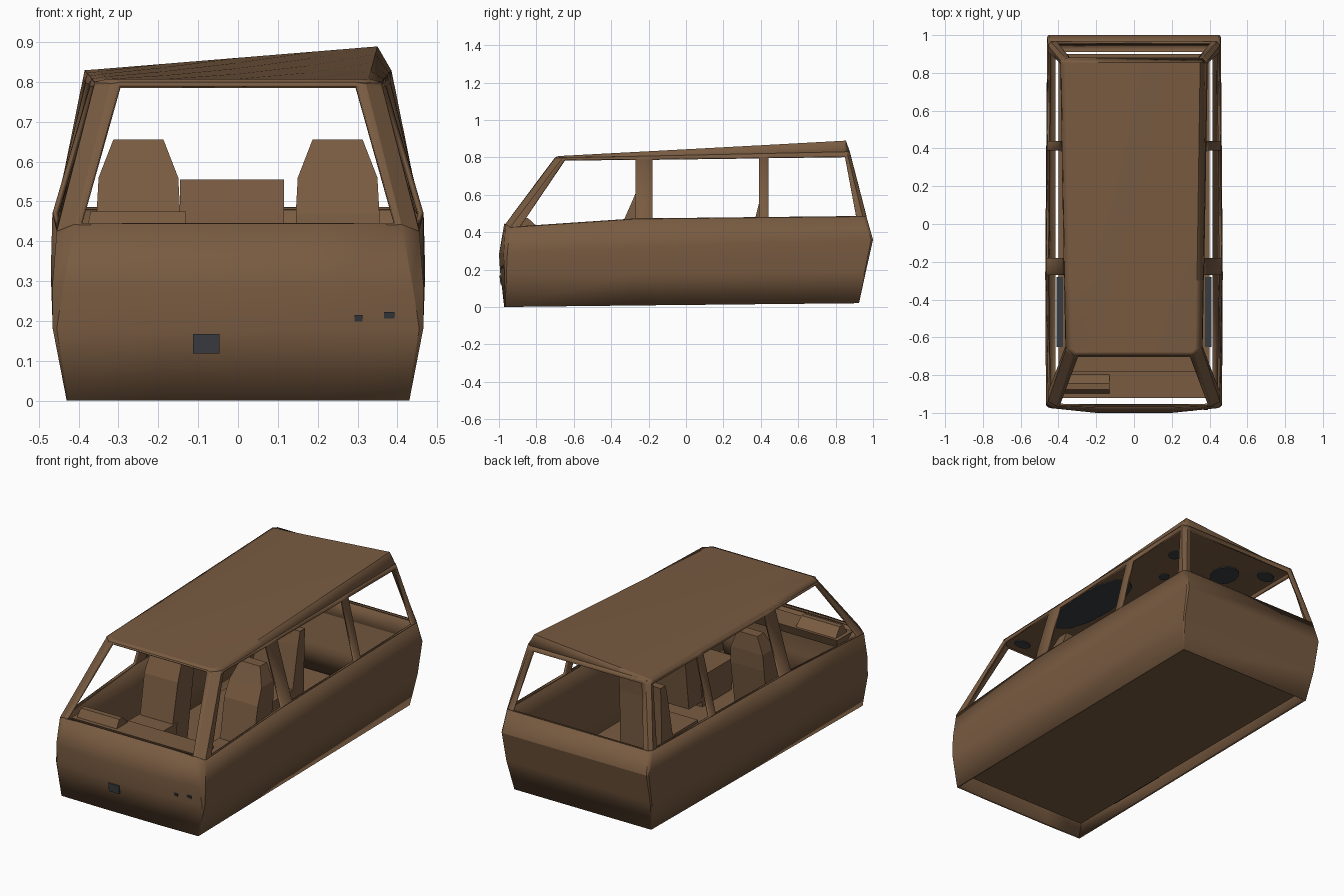
import bpy, bmesh, math
from mathutils import Vector

if "Cube" in bpy.data.objects:
    bpy.data.objects.remove(bpy.data.objects["Cube"])


def material(name, rgb):
    m = bpy.data.materials.new(name)
    m.diffuse_color = (*rgb, 1)
    m.use_nodes = True
    m.node_tree.nodes["Principled BSDF"].inputs["Base Color"].default_value = m.diffuse_color
    return m


BROWN = material("brown paint", (0.19, 0.105, 0.053))
GREY = material("dark grey lining", (0.042, 0.047, 0.052))


def make(name, verts, faces, mat=BROWN, thick=0.0, smooth=True):
    me = bpy.data.meshes.new(name)
    me.from_pydata([tuple(v) for v in verts], [], faces)
    me.materials.append(mat)
    ob = bpy.data.objects.new(name, me)
    bpy.context.collection.objects.link(ob)
    if thick:
        s = ob.modifiers.new("thickness", 'SOLIDIFY')
        s.thickness, s.offset = thick, -1
    if smooth:
        bpy.ops.object.select_all(action='DESELECT')
        ob.select_set(True)
        bpy.context.view_layer.objects.active = ob
        bpy.ops.object.shade_smooth_by_angle(angle=math.radians(15))
    return ob


def loft(name, rings, skip=(), caps=False, **kw):
    """Join closed rings; skip holds (row, column) cells left open."""
    n = len(rings[0])
    verts = [p for r in rings for p in r]
    faces = []
    for j in range(len(rings) - 1):
        for i in range(n):
            if (j, i) not in skip:
                k = (i + 1) % n
                faces.append((j * n + i, j * n + k, (j + 1) * n + k, (j + 1) * n + i))
    if caps:
        faces.append(tuple(reversed(range(n))))
        faces.append(tuple(range((len(rings) - 1) * n, len(rings) * n)))
    return make(name, verts, faces, **kw)


def block(name, sections, mat=BROWN):
    """Stack of rectangles given as (z, x0, x1, y0, y1)."""
    rings = [[(a, c, z), (b, c, z), (b, d, z), (a, d, z)] for z, a, b, c, d in sections]
    return loft(name, rings, caps=True, mat=mat, smooth=False)


def both_sides(half):
    return half + [(-x, y, z) for x, y, z in reversed(half)]


# Lower body: four rings, each half running from the nose round to the tail
belt = [(.2, -.972, .445), (.41, -.965, .443), (.455, -.94, .425),
        (.466, -.27, .47), (.455, .945, .483), (.44, .965, .483)]
rings = [
    [(.2, -.972, 0), (.425, -.968, 0), (.43, -.963, 0),
     (.43, -.27, .008), (.43, .92, .02), (.425, .925, .02)],
    [(.2, -.993, .18), (.455, -.97, .18), (.465, -.96, .18),
     (.465, -.27, .18), (.455, .955, .19), (.45, .962, .19)],
    [(.2, -1, .28), (.44, -.975, .28), (.466, -.955, .29),
     (.47, -.27, .32), (.46, .99, .36), (.452, 1.0, .36)],
    belt]
loft("lower_body", [both_sides(r) for r in rings], thick=.015)


# Window frames: columns of (bottom, top, opening height) all round, with open cells
def side_column(yb, yt, v):
    a, b = (belt[2], belt[3]) if yb < -.27 else (belt[3], belt[4])
    bottom = Vector(a).lerp(Vector(b), (yb - a[1]) / (b[1] - a[1]))
    t = (yt + .66) / 1.52
    return tuple(bottom), (.36 + .025 * t, yt, .797 + .033 * t), v


columns = [((.395, -.967, .442), (.295, -.70, .80), .982),
           (belt[1], (.32, -.695, .80), .98)]
columns += [side_column(*c) for c in
            ((-.94, -.66, .97), (-.89, -.64, .97), (-.27, -.27, .955), (-.18, -.18, .95),
             (.39, .39, .935), (.44, .44, .935), (.91, .845, .925), (.945, .86, .925))]
columns += [(belt[5], (.36, .875, .83), .93), ((.41, .966, .483), (.335, .876, .83), .93)]
lower = both_sides([c[0] for c in columns])
upper = both_sides([c[1] for c in columns])
heights = [c[2] for c in columns] + [c[2] for c in reversed(columns)]
rows = [[tuple(Vector(a).lerp(Vector(b), h if v is None else v))
         for a, b, h in zip(lower, upper, heights)] for v in (0, .01, None, 1)]
open_cells = {(1, i) for i in (3, 5, 7, 11, 15, 17, 19, 23)}
loft("window_frames", rows, skip=open_cells, thick=.015)


# Roof: grid rising to the rear, highest at the rear right corner
def roof_z(x, y):
    t = (y + .68) / 1.53
    return .807 + t * (.025 + .057 * (x + .35) / .70)


ys = [-.70, -.68, -.66, -.3, .1, .5, .84, .855, .876]
fractions = [-1, -.91, -.5, 0, .5, .91, 1]
verts, faces = [], []
for j, y in enumerate(ys):
    end = j in (0, len(ys) - 1)
    t = (y + .70) / 1.576
    width = (.32 if j == 0 else .34 if j == 1 else .365 if end else .36 + .025 * t)
    for f in fractions:
        rail = end or abs(f) == 1
        verts.append((f * width, y, .80 + .03 * t if rail else roof_z(f * width, y)))
n = len(fractions)
for j in range(len(ys) - 1):
    for i in range(n - 1):
        a = j * n + i
        faces.append((a, a + 1, a + n + 1, a + n))
make("roof", verts, faces, thick=.012)

# Floor, dashboard and the ridged box on it
block("floor", [(.06, -.40, .40, -.92, .90), (.068, -.40, .40, -.92, .90)])
block("dashboard", [(.38, -.38, .38, -.90, -.80), (.43, -.40, .40, -.92, -.78)])
block("instrument_box", [(.425, -.38, -.13, -.90, -.79), (.475, -.37, -.13, -.875, -.845)])

# Front seats: tapered back with narrow headrest, and a cushion
for side, x in (("left", -.25), ("right", .25)):
    block(side + "_seat_back", [
        (.10, x - .10, x + .10, -.40, -.24), (.47, x - .105, x + .105, -.33, -.19),
        (.56, x - .10, x + .10, -.29, -.185), (.655, x - .063, x + .063, -.25, -.19)])
    block(side + "_seat_cushion", [
        (.068, x - .10, x + .10, -.62, -.36), (.25, x - .11, x + .11, -.64, -.34)])

# Rear middle seat
block("rear_seat_back", [(.068, -.145, .115, .29, .42), (.475, -.145, .115, .37, .43),
                         (.555, -.145, .115, .39, .435)])
block("rear_seat_cushion", [(.068, -.145, .115, .10, .32), (.25, -.145, .115, .10, .33)])


# Dark lining patches under the roof
def lining(name, cx, cy, rx, ry):
    ring = [(cx + rx * math.cos(a), cy + ry * math.sin(a))
            for a in (i * math.tau / 12 for i in range(12))]
    levels = [[(x, y, roof_z(x, y) - d) for x, y in ring] for d in (.021, .015)]
    loft(name, levels, caps=True, mat=GREY, smooth=False)


for part, *spot in (("middle", .22, -.08, .11, .30), ("rear", -.13, .60, .07, .09),
                    ("front", .26, -.62, .05, .03), ("centre", .10, .37, .025, .03),
                    ("rear_right", .19, .57, .035, .04), ("rear_left", -.30, .74, .05, .04)):
    lining("roof_lining_" + part, *spot)

# Dark strips on the floor beside the front seats
for side, s in (("left", -1), ("right", 1)):
    x0, x1 = sorted((s * .375, s * .41))
    block(side + "_floor_strip", [(.066, x0, x1, -.65, -.28), (.072, x0, x1, -.65, -.28)], GREY)

# Small dark spots on the nose
for i, (x, z, w, h) in enumerate(((-.08, .143, .033, .024), (.303, .207, .01, .008),
                                  (.38, .214, .013, .008))):
    y = -.991 if x < .2 else -.994 + (x - .2) * .09
    block("nose_spot_%d" % (i + 1), [(z - h, x - w, x + w, y - .001, y + .006),
                                     (z + h, x - w, x + w, y - .006, y + .002)], GREY)
